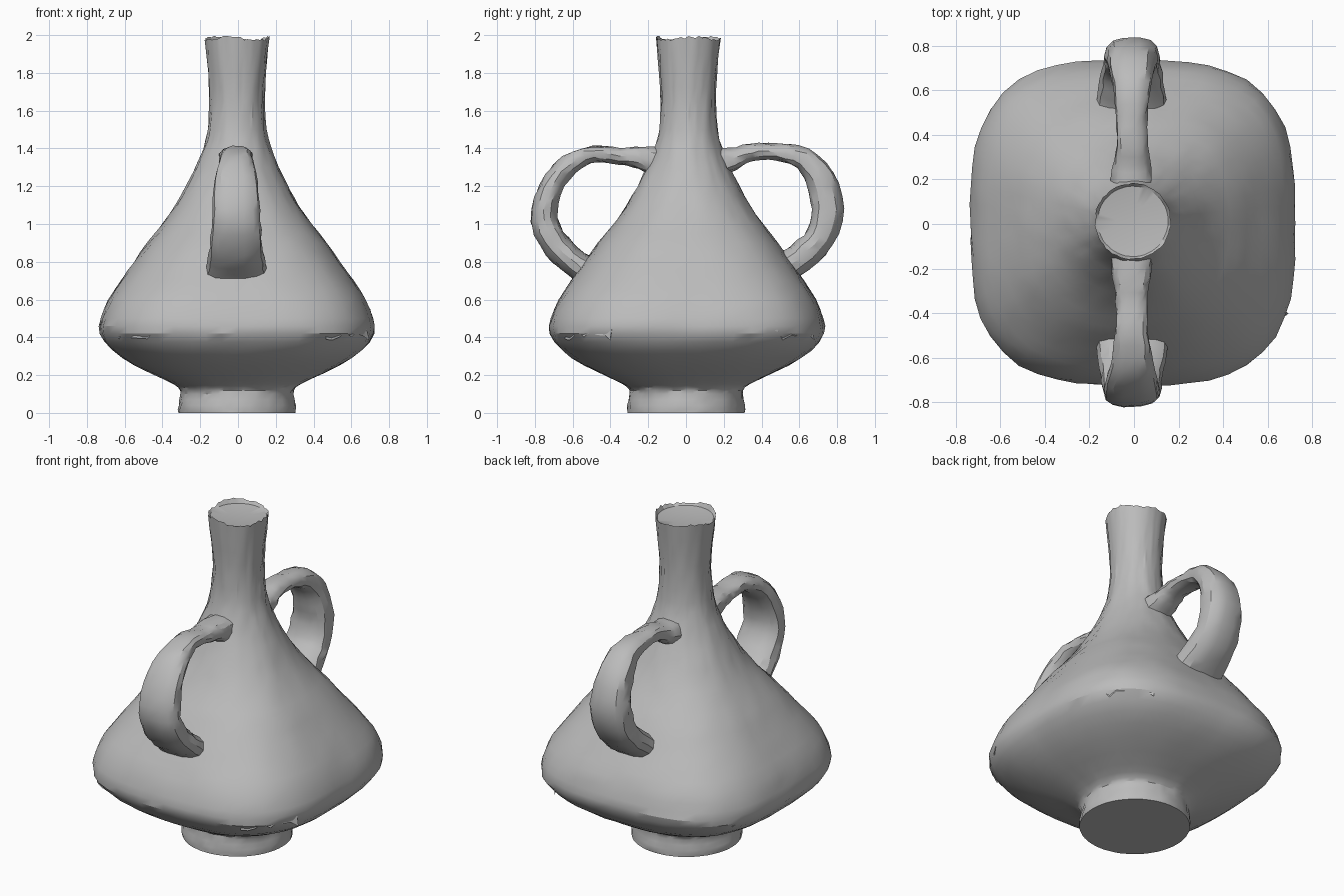
import bpy, bmesh, math, random
from mathutils import Vector

random.seed(4)
if "Cube" in bpy.data.objects:
    bpy.data.objects.remove(bpy.data.objects["Cube"])

clay = bpy.data.materials.new("grey clay")
clay.use_nodes = True
clay.diffuse_color = (0.5, 0.5, 0.5, 1)
clay.node_tree.nodes["Principled BSDF"].inputs["Base Color"].default_value = (0.5, 0.5, 0.5, 1)


def spline(points, steps):
    """Smooth curve through points of any dimension (Catmull-Rom)."""
    pts = [Vector(p) for p in points]
    pts = [pts[0] * 2 - pts[1]] + pts + [pts[-1] * 2 - pts[-2]]
    out = []
    for a, b, c, d in zip(pts, pts[1:], pts[2:], pts[3:]):
        for i in range(steps):
            t = i / steps
            out.append(0.5 * (2 * b + (c - a) * t + (2 * a - 5 * b + 4 * c - d) * t * t
                              + (3 * b - a - 3 * c + d) * t ** 3))
    return out + [pts[-2]]


def loft(name, rings):
    """Skin a list of closed rings and cap both ends."""
    bm = bmesh.new()
    loops = [[bm.verts.new(p) for p in ring] for ring in rings]
    n = len(loops[0])
    for low, high in zip(loops, loops[1:]):
        for i in range(n):
            j = (i + 1) % n
            bm.faces.new((low[i], low[j], high[j], high[i]))
    bm.faces.new(loops[0][::-1])
    bm.faces.new(loops[-1])
    bmesh.ops.recalc_face_normals(bm, faces=bm.faces)
    mesh = bpy.data.meshes.new(name)
    bm.to_mesh(mesh)
    bm.free()
    mesh.materials.append(clay)
    obj = bpy.data.objects.new(name, mesh)
    bpy.context.collection.objects.link(obj)
    bpy.ops.object.select_all(action='DESELECT')
    bpy.context.view_layer.objects.active = obj
    obj.select_set(True)
    bpy.ops.object.shade_smooth_by_angle(angle=math.radians(28))
    return obj


def rough(size):
    return random.uniform(-size, size)


# Body: round foot and neck, belly squared off in plan
profile = [(0.31, 0), (0.31, 0.04), (0.298, 0.1), (0.31, 0.135), (0.38, 0.175), (0.54, 0.25),
           (0.66, 0.33), (0.725, 0.42), (0.72, 0.5), (0.68, 0.6), (0.615, 0.7), (0.545, 0.8),
           (0.475, 0.9), (0.395, 1.0), (0.325, 1.1), (0.27, 1.2), (0.22, 1.3), (0.18, 1.4),
           (0.155, 1.5), (0.145, 1.65), (0.153, 1.8), (0.17, 1.985)]
SIDES = 56


def body_ring(r, z, bump, lift=0.0):
    square = max(0, 1 - abs(z - 0.48) / (0.42 if z < 0.48 else 0.8))
    power = 2 + 1.1 * min(1, square * 1.15)
    ring = []
    for i in range(SIDES):
        a = 2 * math.pi * i / SIDES
        c, s = math.cos(a), math.sin(a)
        k = r / (abs(c) ** power + abs(s) ** power) ** (1 / power) + rough(bump)
        ring.append((k * c - 0.005, k * s + 0.012 * min(1, z),
                     z + lift * math.sin(3 * a + 1) + rough(lift)))
    return ring


curve = spline(profile, 2)
rings = [body_ring(r, z, 0.001 if z < 0.01 else 0.004) for r, z in curve[:-1]]
rings.append(body_ring(0.17, 1.982, 0.003, 0.008))
# Shallow dished mouth
rings += [body_ring(0.158, 1.965, 0.001), body_ring(0.08, 1.955, 0)]
loft("vase_body", rings)


# Strap handles: points are (y, z, half width, half thickness)
def handle(name, points):
    path = spline(points, 3)
    loops = []
    for i, p in enumerate(path):
        ahead, behind = path[min(i + 1, len(path) - 1)], path[max(i - 1, 0)]
        tangent = Vector((0, ahead[0] - behind[0], ahead[1] - behind[1])).normalized()
        out = tangent.cross(Vector((1, 0, 0)))
        ring = []
        for k in range(14):
            a = 2 * math.pi * k / 14
            c, s = math.cos(a), math.sin(a)
            across = math.copysign(abs(c) ** 0.8, c) * p[2] + rough(0.005)
            depth = math.copysign(abs(s) ** 0.8, s) * p[3] + rough(0.005)
            ring.append(Vector((across - 0.01, p[0], p[1])) + out * depth)
        loops.append(ring)
    loft(name, loops)


handle("front_handle", [
    (-0.12, 1.32, 0.10, 0.09), (-0.24, 1.35, 0.085, 0.06), (-0.35, 1.36, 0.07, 0.045),
    (-0.49, 1.37, 0.075, 0.043), (-0.62, 1.315, 0.095, 0.055), (-0.72, 1.18, 0.12, 0.062),
    (-0.75, 1.02, 0.13, 0.072), (-0.68, 0.88, 0.14, 0.075), (-0.58, 0.79, 0.155, 0.075),
    (-0.46, 0.70, 0.18, 0.09)])
handle("back_handle", [
    (0.12, 1.31, 0.10, 0.09), (0.25, 1.345, 0.085, 0.06), (0.35, 1.38, 0.07, 0.045),
    (0.48, 1.38, 0.07, 0.045), (0.62, 1.345, 0.085, 0.06), (0.71, 1.24, 0.105, 0.078),
    (0.75, 1.08, 0.12, 0.088), (0.71, 0.93, 0.13, 0.08), (0.60, 0.82, 0.15, 0.08),
    (0.46, 0.72, 0.18, 0.09)])


# Thin ragged flakes along the belly corners
def flake(name, angle):
    outer, inner = [], []
    for i in range(9):
        a = math.radians(angle + (i - 4) * 3)
        d = Vector((math.cos(a), math.sin(a), 0))
        outer.append(d * (0.8 + rough(0.015)) + Vector((0, 0, 0.42 + rough(0.03))))
        inner.append(d * 0.75 + Vector((0, 0, 0.58 + rough(0.02))))
    thick = Vector((0, 0, 0.008))
    loft(name, [[o, i, i - thick, o - thick] for o, i in zip(outer, inner)])


for side, angle in (("front_left", -42), ("front_right", 224), ("back_left", 46), ("back_right", 135)):
    flake(side + "_belly_flake", angle)
